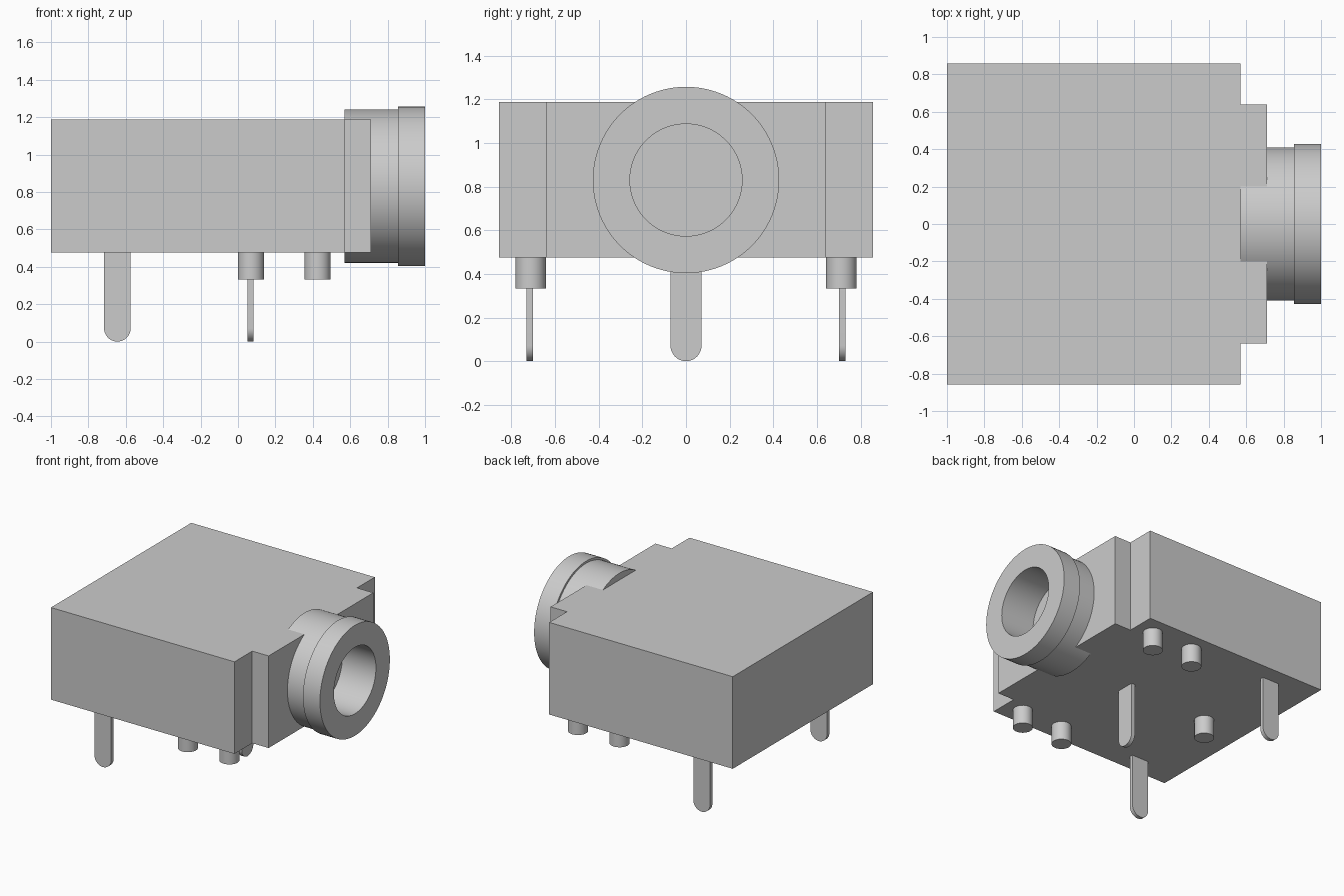
import bpy, bmesh, math
from mathutils import Matrix, Vector

if "Cube" in bpy.data.objects:
    bpy.data.objects.remove(bpy.data.objects["Cube"], do_unlink=True)

grey = bpy.data.materials.new("light grey")
grey.use_nodes = True
grey.diffuse_color = (0.6, 0.6, 0.6, 1)
grey.node_tree.nodes["Principled BSDF"].inputs["Base Color"].default_value = (0.6, 0.6, 0.6, 1)


def finish(name, bm):
    """Turn a bmesh into a shaded object with the housing colour."""
    bmesh.ops.remove_doubles(bm, verts=bm.verts, dist=1e-5)
    bmesh.ops.recalc_face_normals(bm, faces=bm.faces)
    mesh = bpy.data.meshes.new(name)
    bm.to_mesh(mesh)
    bm.free()
    mesh.materials.append(grey)
    obj = bpy.data.objects.new(name, mesh)
    bpy.context.collection.objects.link(obj)
    bpy.ops.object.select_all(action='DESELECT')
    obj.select_set(True)
    bpy.context.view_layer.objects.active = obj
    bpy.ops.object.shade_smooth_by_angle(angle=math.radians(30))
    return obj


def extrude(name, outline, offset):
    """Extrude a flat outline along an offset vector."""
    bm = bmesh.new()
    face = bm.faces.new([bm.verts.new(p) for p in outline])
    new = bmesh.ops.extrude_face_region(bm, geom=[face])["geom"]
    bmesh.ops.translate(bm, vec=offset,
                        verts=[v for v in new if isinstance(v, bmesh.types.BMVert)])
    return finish(name, bm)


BOTTOM, TOP = 0.475, 1.187
AXIS_Z = 0.83

# Housing block with stepped front corners
half = [(-1, 0.857), (0.57, 0.857), (0.57, 0.64), (0.71, 0.64)]
outline = half + [(x, -y) for x, y in reversed(half)]
extrude("housing", [(x, y, BOTTOM) for x, y in outline], (0, 0, TOP - BOTTOM))

# Socket barrel with flange and blind bore, turned around the x axis
profile = [(0.57, 0), (0.57, 0.41), (0.855, 0.41), (0.855, 0.427), (1, 0.427),
           (1, 0.257), (0.712, 0.257), (0.712, 0)]
bm = bmesh.new()
verts = [bm.verts.new((x, 0, AXIS_Z + r)) for x, r in profile]
edges = [bm.edges.new(pair) for pair in zip(verts, verts[1:])]
bmesh.ops.spin(bm, geom=verts + edges, cent=(0, 0, AXIS_Z), axis=(1, 0, 0),
               angle=math.tau, steps=96, use_duplicate=False)
finish("socket_barrel", bm)


# Round locating pegs under the housing
def peg(name, x, y):
    bm = bmesh.new()
    low, high = 0.332, BOTTOM + 0.02
    bmesh.ops.create_cone(bm, cap_ends=True, segments=48, radius1=0.07, radius2=0.07,
                          depth=high - low,
                          matrix=Matrix.Translation((x, y, (low + high) / 2)))
    finish(name, bm)


for side, y in (("left", 0.712), ("right", -0.712)):
    peg("front_peg_" + side, 0.425, y)
    peg("middle_peg_" + side, 0.07, y)
peg("rear_peg", -0.645, 0)


# Flat contact pins with rounded tips
def pin(name, x, y, across):
    radius, thick = 0.071, 0.03
    across = Vector(across)
    normal = across.cross((0, 0, 1))
    base = Vector((x, y, 0)) - normal * thick / 2
    points = [(-radius, BOTTOM + 0.02)]
    for i in range(25):
        a = math.pi * (1 + i / 24)
        points.append((radius * math.cos(a), radius + radius * math.sin(a)))
    points.append((radius, BOTTOM + 0.02))
    extrude(name, [base + across * u + Vector((0, 0, z)) for u, z in points],
            normal * thick)


pin("rear_pin_left", -0.645, 0.715, (1, 0, 0))
pin("rear_pin_right", -0.645, -0.715, (1, 0, 0))
pin("centre_pin", 0.067, 0, (0, 1, 0))
